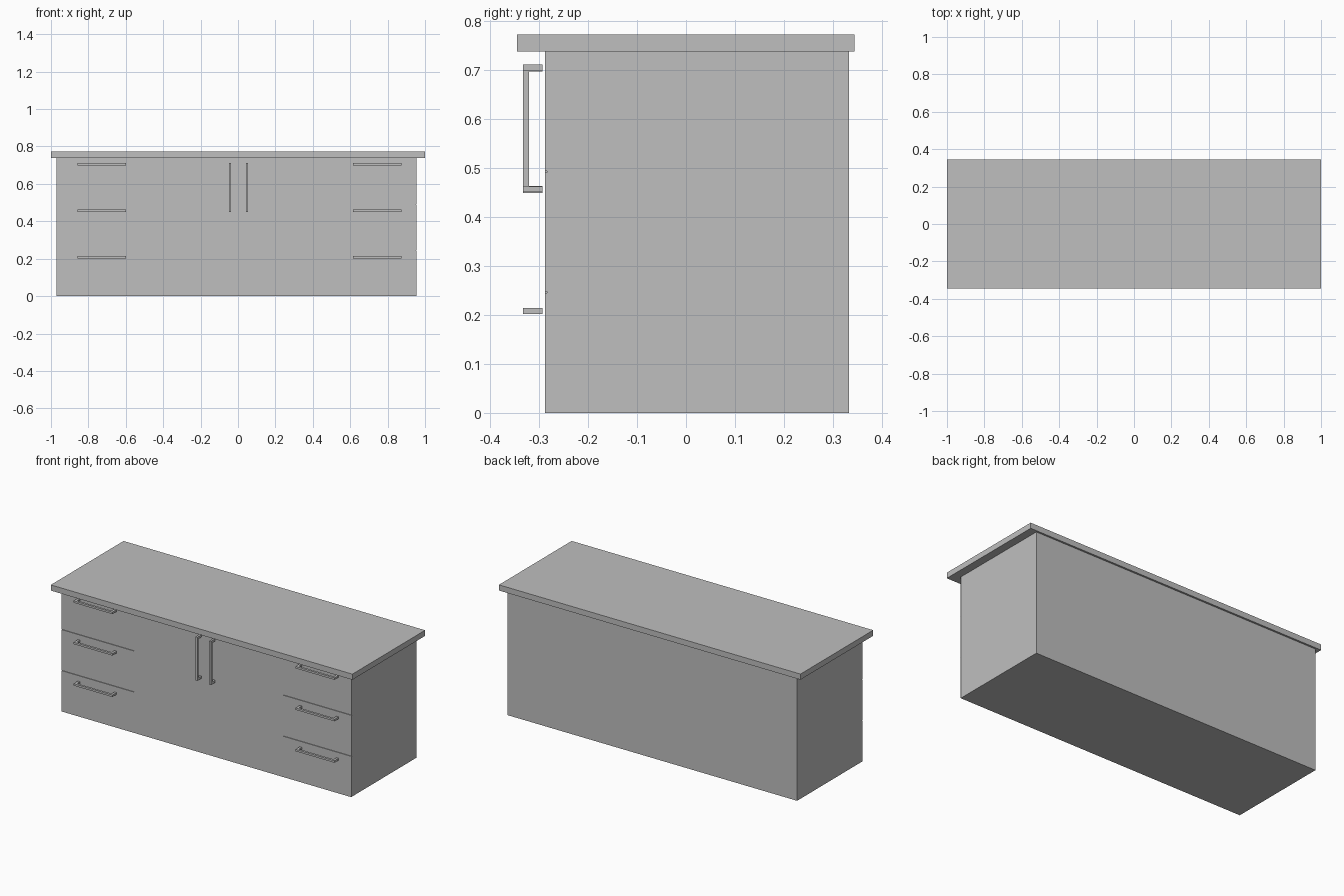
import bpy
import bmesh
from mathutils import Matrix, Vector

cube = bpy.data.objects.get("Cube")
if cube:
    bpy.data.objects.remove(cube, do_unlink=True)

grey = bpy.data.materials.new("plain_grey")
grey.use_nodes = True
colour = (0.52, 0.52, 0.52, 1)
grey.diffuse_color = colour
grey.node_tree.nodes["Principled BSDF"].inputs["Base Color"].default_value = colour


def make_boxes(name, boxes):
    """One object from a list of (low corner, high corner) boxes."""
    bm = bmesh.new()
    for low, high in boxes:
        low, high = Vector(low), Vector(high)
        place = Matrix.Translation((low + high) / 2) @ Matrix.Diagonal((high - low).to_4d())
        bmesh.ops.create_cube(bm, size=1, matrix=place)
    mesh = bpy.data.meshes.new(name)
    bm.to_mesh(mesh)
    bm.free()
    mesh.materials.append(grey)
    obj = bpy.data.objects.new(name, mesh)
    bpy.context.collection.objects.link(obj)
    return obj


LEFT, RIGHT, FRONT, BACK, HEIGHT = -0.97, 0.955, -0.288, 0.333, 0.738
FACE = 0.004   # thickness of the drawer and door fronts
GAP = 0.0015   # half the gap between fronts

# Cabinet and overhanging worktop
make_boxes("cabinet_body", [((LEFT, FRONT + FACE, 0), (RIGHT - 0.003, BACK, HEIGHT))])
make_boxes("worktop", [((-1, -0.345, HEIGHT), (1, 0.344, 0.772))])

# Three drawer fronts on each side and two doors between them
row = HEIGHT / 3
columns = {"right": (LEFT, -0.485), "left": (0.505, RIGHT)}
for side, (x0, x1) in columns.items():
    for i in range(3):
        bottom = i * row + (GAP if i else 0)
        top = (i + 1) * row - (GAP if i < 2 else 0)
        make_boxes(f"{side}_drawer_front_{i + 1}",
                   [((x0, FRONT, bottom), (x1, FRONT + FACE, top))])
for side, x0, x1 in (("right", -0.485, 0.003), ("left", 0.003, 0.505)):
    make_boxes(f"{side}_door",
               [((x0 + GAP, FRONT, 0), (x1 - GAP, FRONT + FACE, HEIGHT))])

# Bar handles: a slim bar with a foot at each end
OUT, BAR_BACK, FOOT_BACK = -0.333, -0.32, -0.293
THICK, FOOT = 0.012, 0.014


def handle(name, start, end, across, vertical):
    def box(a, b, y0, y1):
        if vertical:
            return (across, y0, a), (across + THICK, y1, b)
        return (a, y0, across), (b, y1, across + THICK)
    make_boxes(name, [box(start + FOOT, end - FOOT, OUT, BAR_BACK),
                      box(start, start + FOOT, OUT, FOOT_BACK),
                      box(end - FOOT, end, OUT, FOOT_BACK)])


for side, x0, x1 in (("right", -0.857, -0.6), ("left", 0.615, 0.873)):
    for i in range(3):
        handle(f"{side}_drawer_handle_{i + 1}", x0, x1, 0.202 + i * 0.2485, False)
handle("right_door_handle", 0.449, 0.711, -0.049, True)
handle("left_door_handle", 0.449, 0.711, 0.042, True)
